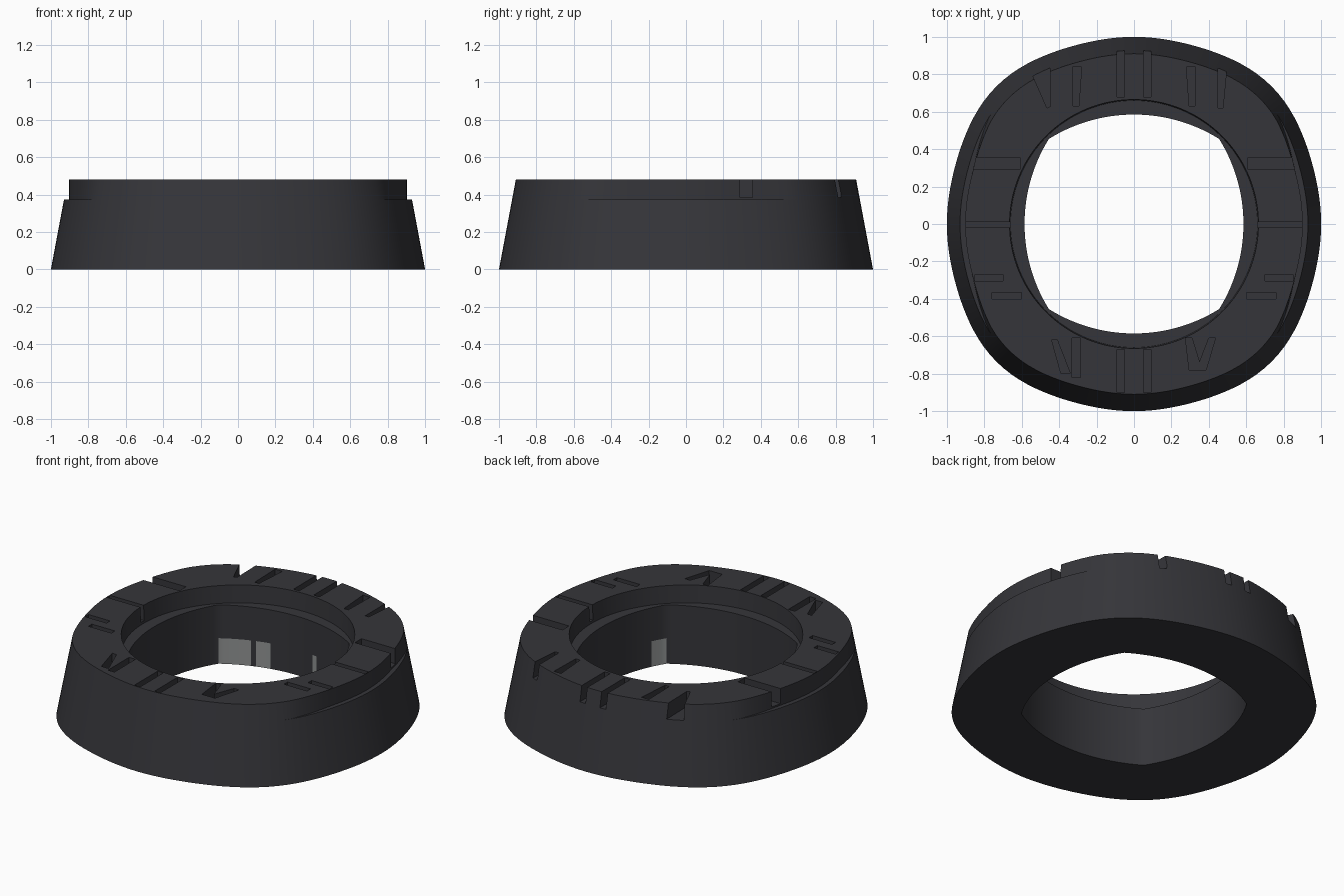
import bpy, bmesh, math
from math import sin, cos, pi, sqrt, degrees

if "Cube" in bpy.data.objects:
    bpy.data.objects.remove(bpy.data.objects["Cube"])


def material(name, rgb):
    m = bpy.data.materials.new(name)
    m.diffuse_color = (*rgb, 1)
    m.use_nodes = True
    m.node_tree.nodes["Principled BSDF"].inputs["Base Color"].default_value = m.diffuse_color
    return m


dark = material("dark rubber", (0.036, 0.036, 0.042))
grey = material("worn grey", (0.28, 0.29, 0.29))

N = 128
TOP, STEP, LEDGE, PATCH = 0.48, 0.375, 0.37, 0.16


# Outline radii as functions of angle
def squarish(a):
    return 1 + 0.04 * sin(2 * a) ** 4


def outer(a, z):
    return squarish(a) - 0.09 * z / TOP


def upper(a, z):
    # The left and right sides are cut back above the step
    s = min(1, max(0, (abs(cos(a)) - 0.8) / 0.15))
    return outer(a, z) * (1 - s) + min(0.902 * squarish(a), outer(a, z)) * s


def hole(a):
    # Four shallow arcs meeting in diagonal corners
    p = (a + pi / 4) % (pi / 2) - pi / 4
    c, r = 0.275, 0.86
    return -c * cos(p) + sqrt((c * cos(p)) ** 2 + r * r - c * c)


rings = [
    (lambda a: outer(a, 0), 0),
    (lambda a: outer(a, STEP), STEP),
    (lambda a: upper(a, STEP), STEP),
    (lambda a: upper(a, TOP), TOP),
    (lambda a: 0.665, TOP),
    (lambda a: 0.66, LEDGE),
    (hole, LEDGE),
    (hole, PATCH),
    (hole, 0),
]

# Ring body: revolve the rings into a closed tube
bm = bmesh.new()
loops = []
for fn, z in rings:
    loops.append([bm.verts.new((fn(2 * pi * i / N) * cos(2 * pi * i / N),
                                fn(2 * pi * i / N) * sin(2 * pi * i / N), z))
                  for i in range(N)])
worn = [(-45, -36), (75, 79), (106, 115), (118, 135)]
for k in range(len(loops)):
    lo, hi = loops[k], loops[(k + 1) % len(loops)]
    for i in range(N):
        j = (i + 1) % N
        f = bm.faces.new((lo[i], lo[j], hi[j], hi[i]))
        # Worn grey patches low on the hole wall
        if k == 7:
            d = degrees(2 * pi * (i + 0.5) / N)
            d = d - 360 if d > 180 else d
            f.material_index = int(any(s < d < e for s, e in worn))
bmesh.ops.remove_doubles(bm, verts=bm.verts, dist=0.0005)
bmesh.ops.recalc_face_normals(bm, faces=bm.faces)
me = bpy.data.meshes.new("ring_body")
bm.to_mesh(me)
bm.free()
me.materials.append(dark)
me.materials.append(grey)
ring = bpy.data.objects.new("ring_body", me)
bpy.context.collection.objects.link(ring)

# Groove cutters: vertical prisms over the top face
cut = bmesh.new()


def prism(pts, floor=0.385):
    bot = [cut.verts.new((x, y, floor)) for x, y in pts]
    top = [cut.verts.new((x, y, 0.6)) for x, y in pts]
    n = len(pts)
    cut.faces.new(bot)
    cut.faces.new(top)
    for i in range(n):
        cut.faces.new((bot[i], bot[(i + 1) % n], top[(i + 1) % n], top[i]))


def slot(x0, x1, y0, y1, floor=0.385):
    prism([(x0, y0), (x1, y0), (x1, y1), (x0, y1)], floor)


for s in (-1, 1):
    # Paired slots at front and back
    slot(*sorted((s * 0.05, s * 0.09)), 0.68, 0.96)
    slot(*sorted((s * 0.05, s * 0.09)), -0.90, -0.67)
    # Slanted back slots
    prism([(s * 0.28, 0.84), (s * 0.33, 0.84), (s * 0.325, 0.63), (s * 0.295, 0.63)])
    # Wide and narrow side slots
    slot(*sorted((s * 0.61, s * 0.86)), 0.29, 0.355)
    slot(*sorted((s * 0.65, s * 0.90)), -0.02, 0.012)
    slot(*sorted((s * 0.70, s * 0.85)), -0.305, -0.27)
    slot(*sorted((s * 0.60, s * 0.76)), -0.40, -0.365)
# Outer back slots, the left one opening through the wall
prism([(-0.54, 0.79), (-0.45, 0.87), (-0.445, 0.63), (-0.465, 0.62)])
prism([(0.45, 0.83), (0.495, 0.83), (0.475, 0.62), (0.45, 0.62)])
# Front slots: two on the left, a joined wedge on the right
prism([(-0.44, -0.62), (-0.41, -0.62), (-0.34, -0.80), (-0.39, -0.80)])
slot(-0.33, -0.285, -0.82, -0.61)
prism([(0.275, -0.61), (0.31, -0.61), (0.35, -0.74), (0.40, -0.61),
       (0.435, -0.61), (0.385, -0.78), (0.295, -0.78)])
bmesh.ops.recalc_face_normals(cut, faces=cut.faces)
cme = bpy.data.meshes.new("groove_cutter")
cut.to_mesh(cme)
cut.free()
cme.materials.append(dark)
cutter = bpy.data.objects.new("groove_cutter", cme)
bpy.context.collection.objects.link(cutter)
cutter.hide_render = True

# Cut the grooves, then drop the cutter
mod = ring.modifiers.new("grooves", "BOOLEAN")
mod.operation = "DIFFERENCE"
mod.solver = "EXACT"
mod.object = cutter
dg = bpy.context.evaluated_depsgraph_get()
ring_mesh = bpy.data.meshes.new_from_object(ring.evaluated_get(dg))
ring.modifiers.clear()
ring.data = ring_mesh
bpy.data.objects.remove(cutter)

# Smooth curved walls, keep edges crisp
bpy.ops.object.select_all(action="DESELECT")
ring.select_set(True)
bpy.context.view_layer.objects.active = ring
bpy.ops.object.shade_smooth_by_angle(angle=math.radians(30))
